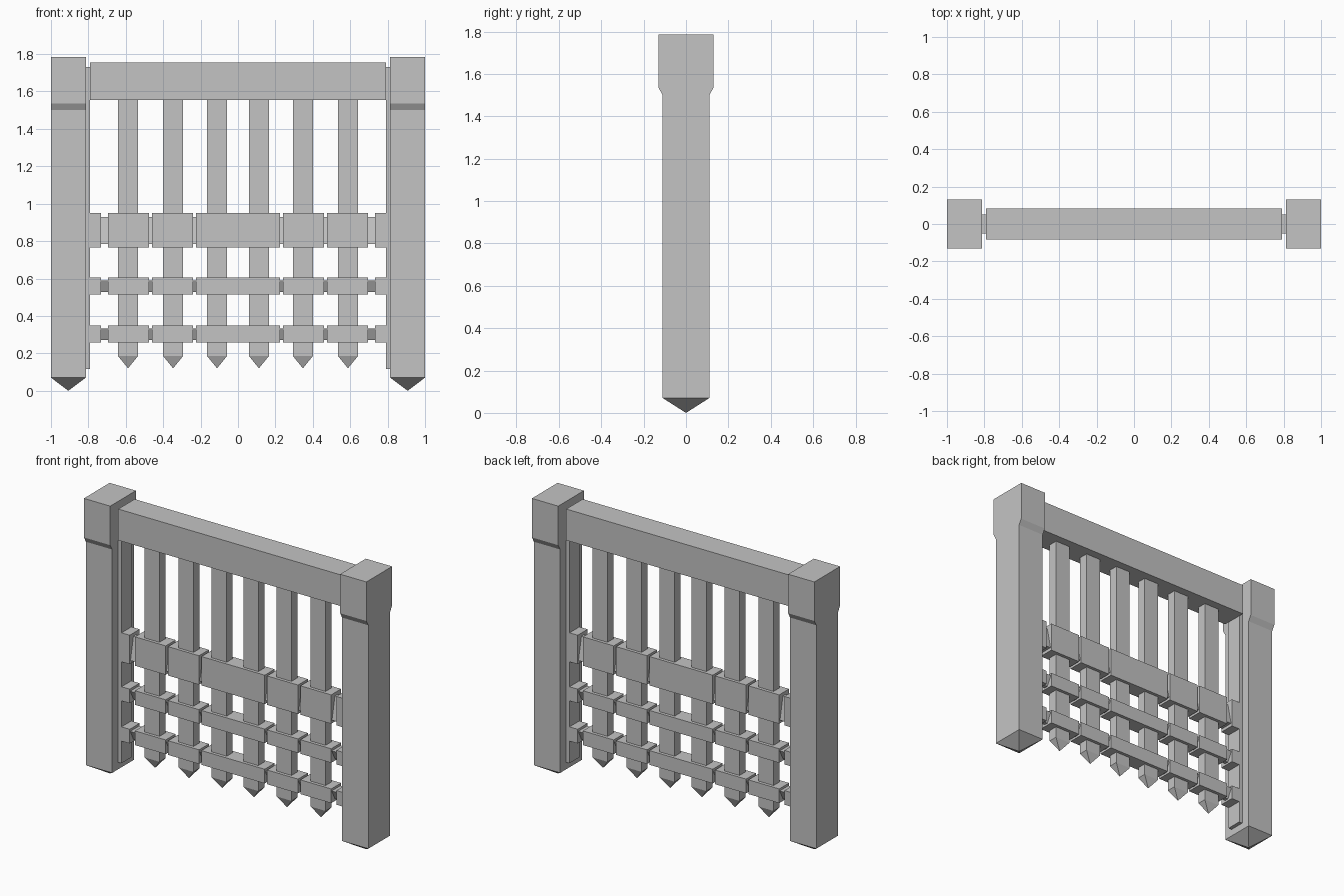
import bpy

if "Cube" in bpy.data.objects:
    bpy.data.objects.remove(bpy.data.objects["Cube"], do_unlink=True)

grey = bpy.data.materials.new("plain grey")
grey.use_nodes = True
colour = (0.55, 0.55, 0.55, 1)
grey.diffuse_color = colour
grey.node_tree.nodes["Principled BSDF"].inputs["Base Color"].default_value = colour


def loft(name, x, half_width, sections, tip=None):
    """Stack rectangles (z, half depth) centred on x, closed below by an optional pyramid tip."""
    verts, faces = [], []
    for z, d in sections:
        verts += [(x - half_width, -d, z), (x + half_width, -d, z),
                  (x + half_width, d, z), (x - half_width, d, z)]
    for s in range(len(sections) - 1):
        for i in range(4):
            j = (i + 1) % 4
            a = 4 * s
            faces.append((a + i, a + j, a + 4 + j, a + 4 + i))
    last = len(verts) - 4
    faces.append((last, last + 1, last + 2, last + 3))
    if tip is None:
        faces.append((3, 2, 1, 0))
    else:
        verts.append((x, 0, tip))
        faces += [((i + 1) % 4, i, len(verts) - 1) for i in range(4)]
    mesh = bpy.data.meshes.new(name)
    mesh.from_pydata(verts, [], faces)
    mesh.materials.append(grey)
    obj = bpy.data.objects.new(name, mesh)
    bpy.context.collection.objects.link(obj)
    return obj


# Side posts with flared heads, and the guide rails on their inner faces
for side, sign in (("left", 1), ("right", -1)):
    loft(side + "_post", sign * 0.907, 0.093,
         [(0.07, 0.11), (1.5, 0.11), (1.535, 0.13), (1.785, 0.13)], tip=0)
    loft(side + "_guide_rail", sign * 0.805, 0.015, [(0.115, 0.05), (1.73, 0.05)])

# Top beam
loft("top_beam", 0, 0.79, [(1.555, 0.083), (1.755, 0.083)])

# Spiked vertical bars
for x in (0.112, 0.347, 0.588):
    for side, sign in (("left", 1), ("right", -1)):
        loft(side + "_spiked_bar", sign * x, 0.053, [(0.185, 0.03), (1.6, 0.03)], tip=0.12)

# Horizontal rails: bevelled core bar with bands clamped around it
rails = (
    ("upper", 0.765, 0.95, ((0.785, 0.042), (0.93, 0.012))),
    ("middle", 0.515, 0.605, ((0.527, 0.012), (0.59, 0.045))),
    ("lower", 0.257, 0.348, ((0.27, 0.012), (0.333, 0.045))),
)
for level, low, high, core in rails:
    loft(level + "_rail_core", 0, 0.78, core)
    band = [(low, 0.05), (high, 0.05)]
    loft(level + "_centre_band", 0, 0.224, band)
    for start, end in ((0.241, 0.46), (0.477, 0.695), (0.732, 0.792)):
        for side, sign in (("left", 1), ("right", -1)):
            loft(f"{level}_{side}_band", sign * (start + end) / 2, (end - start) / 2, band)
